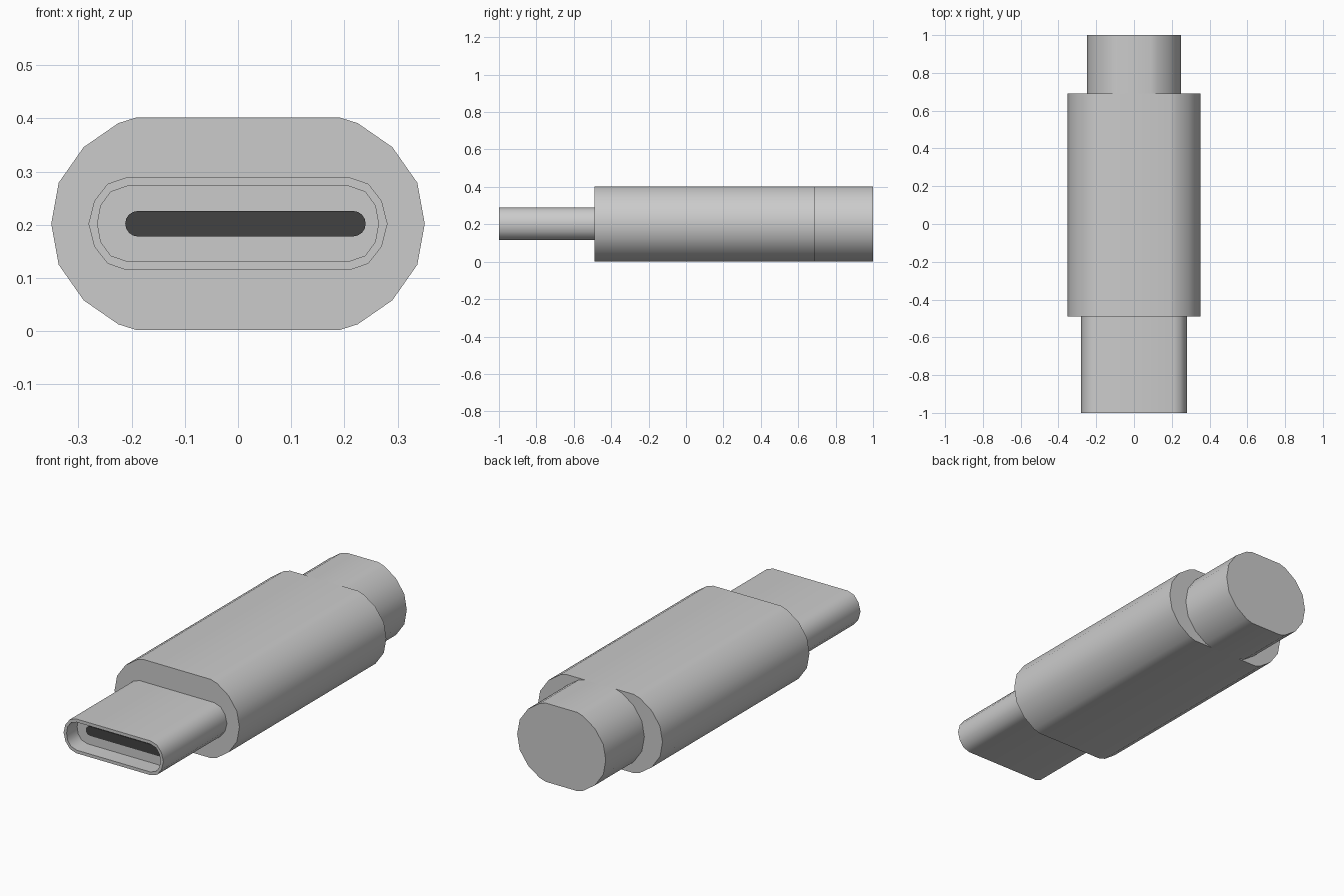
import bpy, bmesh, math

if "Cube" in bpy.data.objects:
    bpy.data.objects.remove(bpy.data.objects["Cube"], do_unlink=True)

MID = 0.202  # height of the long axis


def material(name, value):
    m = bpy.data.materials.new(name)
    m.use_nodes = True
    color = (value, value, value, 1)
    m.diffuse_color = color
    m.node_tree.nodes["Principled BSDF"].inputs["Base Color"].default_value = color
    return m


def outline(quarter, shift=0):
    """Mirror a quarter profile (top flat edge to side tip) into a full loop."""
    right = quarter + [(x, -z) for x, z in reversed(quarter[:-1])]
    left = [(-x, z) for x, z in reversed(right)]
    return [(x + shift, z + MID) for x, z in right + left]


def loft(name, rings, mat):
    """Skin a list of (outline, y) rings and cap both ends."""
    bm = bmesh.new()
    loops = [[bm.verts.new((x, y, z)) for x, z in pts] for pts, y in rings]
    for a, b in zip(loops, loops[1:]):
        for i in range(len(a)):
            j = (i + 1) % len(a)
            bm.faces.new((a[i], a[j], b[j], b[i]))
    bm.faces.new(loops[0])
    bm.faces.new(loops[-1])
    bmesh.ops.recalc_face_normals(bm, faces=bm.faces)
    mesh = bpy.data.meshes.new(name)
    bm.to_mesh(mesh)
    bm.free()
    obj = bpy.data.objects.new(name, mesh)
    bpy.context.collection.objects.link(obj)
    mesh.materials.append(mat)
    bpy.ops.object.select_all(action='DESELECT')
    obj.select_set(True)
    bpy.context.view_layer.objects.active = obj
    bpy.ops.object.shade_smooth_by_angle(angle=math.radians(45))
    return obj


grey = material("light grey", 0.6)
dark = material("dark grey", 0.055)

# Housing and the narrower cable stub share the same rounded ends
housing = [(0.19, 0.2), (0.225, 0.189), (0.29, 0.144), (0.337, 0.077), (0.351, 0)]
stub = [(x - 0.102, z) for x, z in housing]
loft("housing", [(outline(housing), -0.49), (outline(housing), 0.69)], grey)
loft("cable_stub", [(outline(stub), 0.69), (outline(stub), 1)], grey)

# Plug shell with a shallow opening in its front
outer = outline([(0.21, 0.087), (0.245, 0.075), (0.27, 0.043), (0.281, 0)])
inner = outline([(0.207, 0.071), (0.239, 0.06), (0.258, 0.034), (0.264, 0)])
loft("plug_shell", [(outer, -0.49), (outer, -1), (inner, -1), (inner, -0.915)], grey)

# Dark contact strip on the floor of the opening
r = 0.024
arc = [(0.202 + r * math.sin(t * math.pi / 8), r * math.cos(t * math.pi / 8))
       for t in range(5)]
strip = outline(arc, 0.014)
loft("contact_strip", [(strip, -0.915), (strip, -0.92)], dark)
